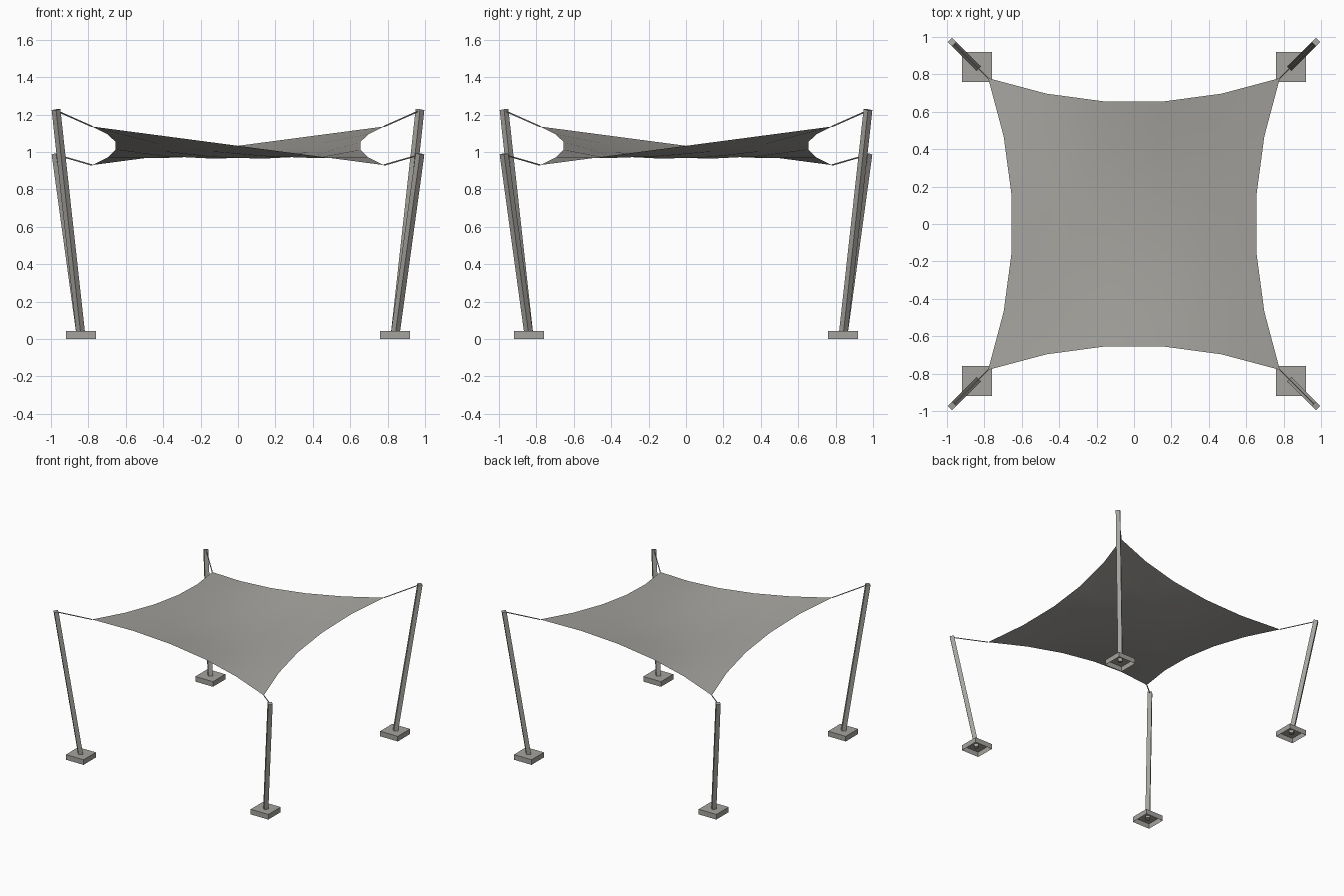
import bpy, bmesh, math
from mathutils import Vector

default = bpy.data.objects.get("Cube")
if default:
    bpy.data.objects.remove(default, do_unlink=True)

grey = bpy.data.materials.new("warm_grey")
grey.use_nodes = True
colour = (0.38, 0.37, 0.345, 1)
grey.diffuse_color = colour
grey.node_tree.nodes["Principled BSDF"].inputs["Base Color"].default_value = colour


def finish(name, bm):
    mesh = bpy.data.meshes.new(name)
    bm.to_mesh(mesh)
    bm.free()
    mesh.materials.append(grey)
    obj = bpy.data.objects.new(name, mesh)
    bpy.context.collection.objects.link(obj)
    return obj


def bar(name, start, end, radius, sides):
    """Straight prism between two points, with flats facing sideways."""
    start, end = Vector(start), Vector(end)
    axis = (end - start).normalized()
    across = axis.cross(Vector((0, 0, 1))).normalized()
    other = axis.cross(across)
    bm = bmesh.new()
    rings = []
    for centre in (start, end):
        ring = []
        for i in range(sides):
            a = 2 * math.pi * (i + 0.5) / sides
            ring.append(bm.verts.new(centre + radius * (across * math.cos(a) + other * math.sin(a))))
        rings.append(ring)
        bm.faces.new(ring)
    for i in range(sides):
        j = (i + 1) % sides
        bm.faces.new((rings[0][i], rings[0][j], rings[1][j], rings[1][i]))
    bmesh.ops.recalc_face_normals(bm, faces=bm.faces)
    return finish(name, bm)


def footing(name, x, y, size, height):
    """Square cover that is open underneath."""
    bm = bmesh.new()
    bmesh.ops.create_cube(bm, size=1)
    bmesh.ops.scale(bm, vec=(size, size, height), verts=bm.verts)
    bmesh.ops.translate(bm, vec=(x, y, height / 2), verts=bm.verts)
    bottom = [f for f in bm.faces if f.normal.z < -0.9]
    bmesh.ops.delete(bm, geom=bottom, context="FACES_ONLY")
    return finish(name, bm)


# Shade sail: sagging saddle with edges curving inward
CORNER, MID_Z, RISE, SAG, PULL = 0.78, 1.033, 0.103, 0.07, 0.167


def sail_point(u, v):
    x = u * CORNER * (1 - PULL * (1 - v * v))
    y = v * CORNER * (1 - PULL * (1 - u * u))
    z = MID_Z + RISE * u * v - SAG * (1 - u * u) * (1 - v * v)
    return Vector((x, y, z))


bm = bmesh.new()
bmesh.ops.create_grid(bm, x_segments=5, y_segments=5, size=1)
for vert in bm.verts:
    vert.co = sail_point(vert.co.x, vert.co.y)
for face in bm.faces:
    face.smooth = True
finish("shade_sail", bm)

# Leaning post, footing and tension cable at each corner
FOOT, TIP = 0.84, 0.973
for sx in (-1, 1):
    for sy in (-1, 1):
        label = ("front_" if sy < 0 else "back_") + ("left" if sx > 0 else "right")
        top = 1.226 if sx * sy > 0 else 0.99
        tip = Vector((sx * TIP, sy * TIP, top))
        foot = Vector((sx * FOOT, sy * FOOT, 0.02))
        footing(label + "_footing", sx * FOOT, sy * FOOT, 0.16, 0.042)
        bar(label + "_post", foot, tip, 0.0235, 4)
        bar(label + "_cable", tip - Vector((0, 0, 0.004)), sail_point(sx, sy), 0.004, 6)
